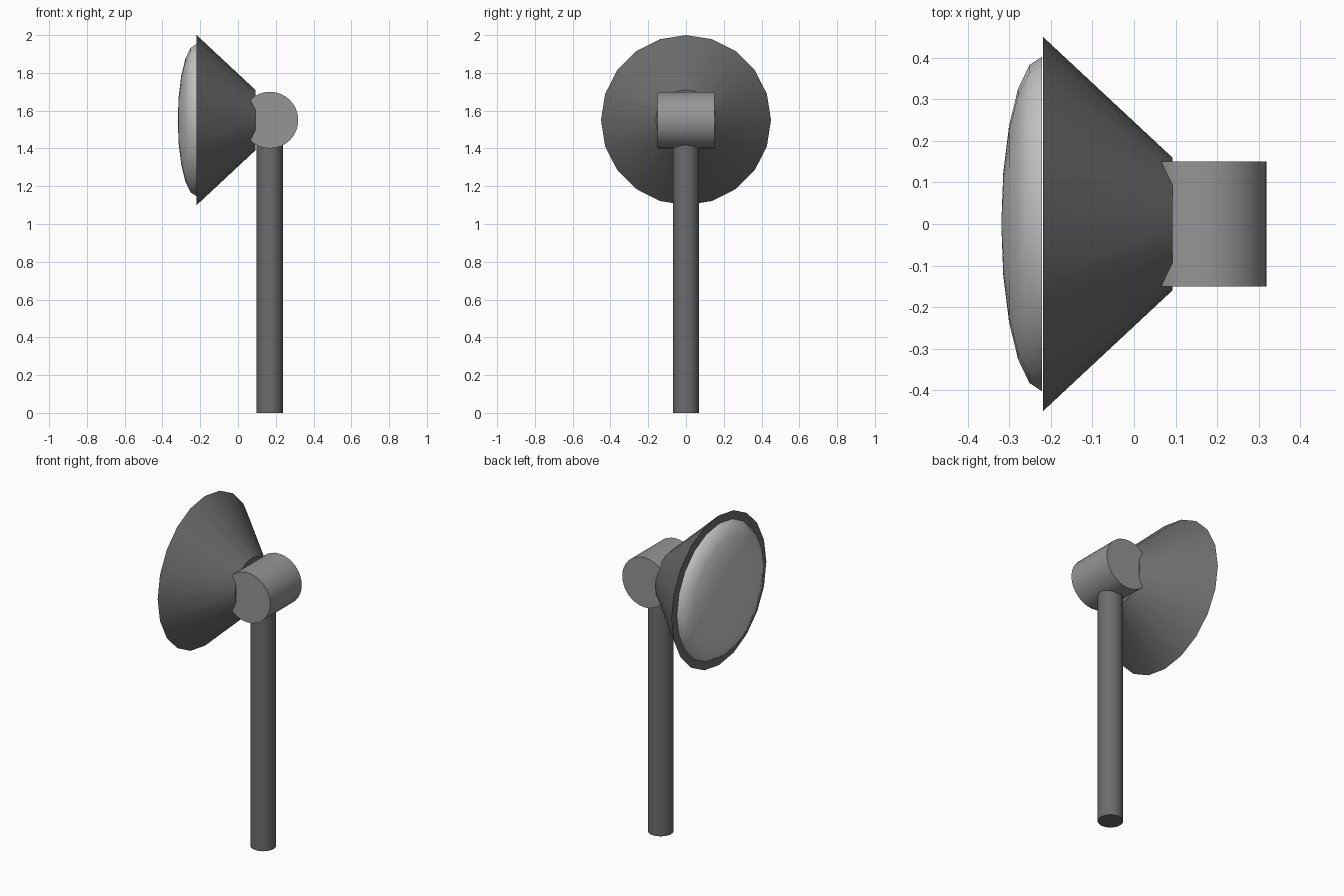
import bpy, bmesh, math
from mathutils import Matrix

if "Cube" in bpy.data.objects:
    bpy.data.objects.remove(bpy.data.objects["Cube"])

HEAD_Z = 1.55
PIVOT_X = 0.169


def finish(name, bm, matrix, grey, angle=40):
    bm.transform(matrix)
    bmesh.ops.recalc_face_normals(bm, faces=bm.faces)
    mesh = bpy.data.meshes.new(name)
    bm.to_mesh(mesh)
    bm.free()
    mat = bpy.data.materials.new(name + "_grey")
    mat.diffuse_color = (grey, grey, grey, 1)
    mat.use_nodes = True
    mat.node_tree.nodes["Principled BSDF"].inputs["Base Color"].default_value = mat.diffuse_color
    mesh.materials.append(mat)
    obj = bpy.data.objects.new(name, mesh)
    bpy.context.collection.objects.link(obj)
    bpy.ops.object.select_all(action='DESELECT')
    obj.select_set(True)
    bpy.context.view_layer.objects.active = obj
    bpy.ops.object.shade_smooth_by_angle(angle=math.radians(angle))
    return obj


def tube(name, r1, r2, depth, sides, matrix, grey):
    bm = bmesh.new()
    bmesh.ops.create_cone(bm, cap_ends=True, segments=sides,
                          radius1=r1, radius2=r2, depth=depth)
    return finish(name, bm, matrix, grey)


along_x = Matrix.Rotation(math.pi / 2, 4, 'Y')
along_y = Matrix.Rotation(math.pi / 2, 4, 'X')

# Upright pole, ending inside the pivot
tube("pole", 0.07, 0.07, 1.45, 32,
     Matrix.Translation((PIVOT_X - 0.001, 0, 0.725)), 0.15)

# Horizontal pivot barrel
tube("pivot_barrel", 0.15, 0.15, 0.30, 32,
     Matrix.Translation((PIVOT_X, 0, HEAD_Z)) @ along_y, 0.3)

# Twenty-sided conical lamp housing, wide end facing -x
x0, x1 = -0.219, 0.092
tube("lamp_housing", 0.45, 0.16, x1 - x0, 20,
     Matrix.Translation(((x0 + x1) / 2, 0, HEAD_Z)) @ along_x, 0.15)

# Shallow domed lens: flattened half sphere on the wide end
bm = bmesh.new()
bmesh.ops.create_uvsphere(bm, u_segments=20, v_segments=10, radius=1)
bmesh.ops.delete(bm, geom=[v for v in bm.verts if v.co.z > 0.01], context='VERTS')
finish("lens", bm, Matrix.Translation((-0.221, 0, HEAD_Z)) @ along_x
       @ Matrix.Diagonal((0.402, 0.402, 0.098, 1)), 0.9, 80)
